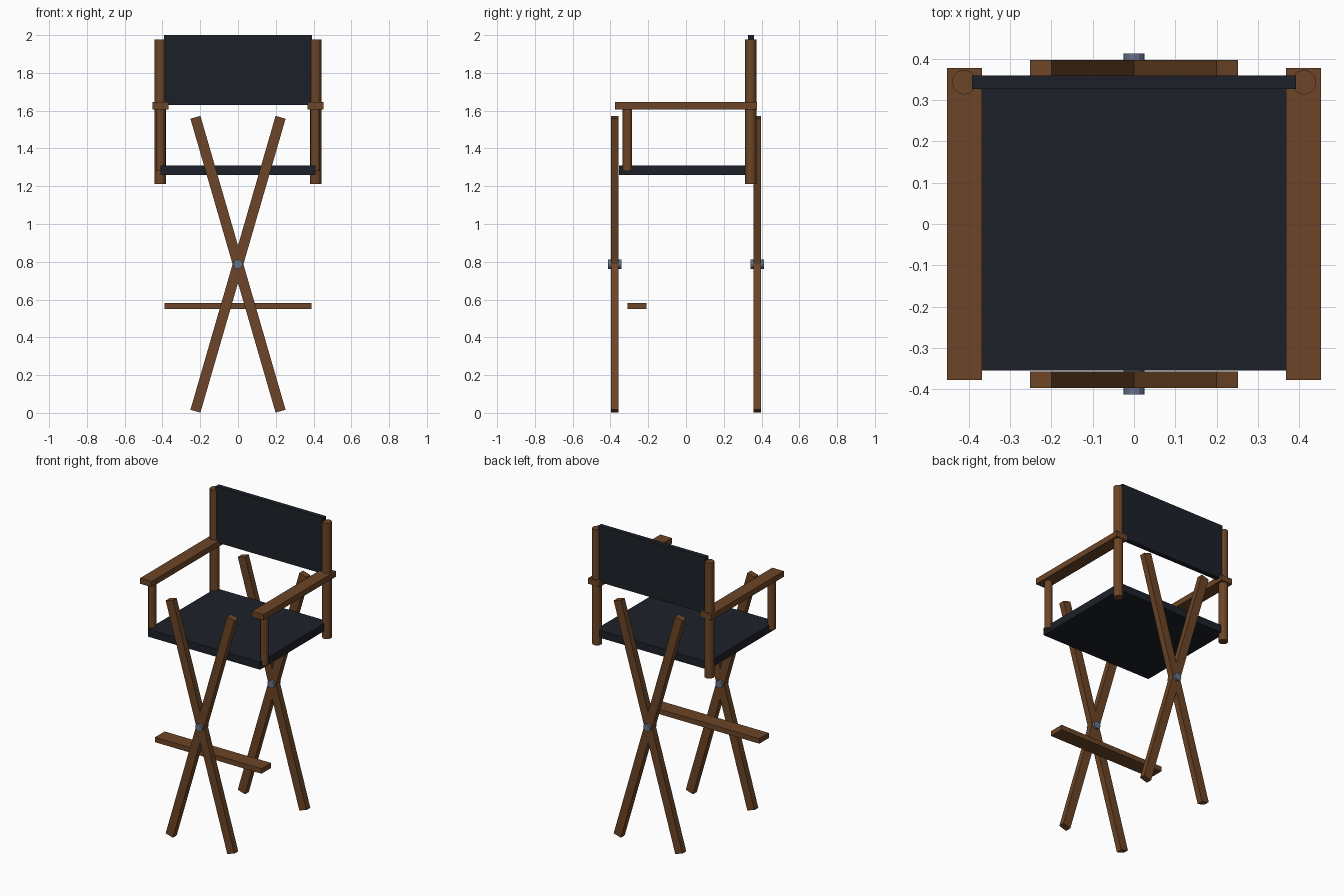
import bpy
from math import pi

if "Cube" in bpy.data.objects:
    bpy.data.objects.remove(bpy.data.objects["Cube"])


def material(name, rgb):
    m = bpy.data.materials.new(name)
    m.diffuse_color = (*rgb, 1)
    m.use_nodes = True
    m.node_tree.nodes["Principled BSDF"].inputs["Base Color"].default_value = m.diffuse_color
    return m


WOOD = material("wood", (0.15, 0.06, 0.02))
CLOTH = material("dark_cloth", (0.012, 0.015, 0.022))
METAL = material("metal", (0.13, 0.17, 0.24))


def finish(name, mat):
    o = bpy.context.object
    o.name = name
    o.data.materials.append(mat)
    return o


def box(name, loc, size, mat, rot=(0, 0, 0)):
    bpy.ops.mesh.primitive_cube_add(size=1, location=loc, rotation=rot)
    o = finish(name, mat)
    o.scale = size
    return o


def rod(name, loc, radius, length, mat, rot=(0, 0, 0)):
    bpy.ops.mesh.primitive_cylinder_add(vertices=12, radius=radius, depth=length,
                                        location=loc, rotation=rot)
    return finish(name, mat)


# Fabric seat and backrest
box("seat", (0, 0, 1.285), (0.82, 0.71, 0.05), CLOTH)
box("backrest", (0, 0.343, 1.815), (0.784, 0.032, 0.37), CLOTH)

# Footrest
box("footrest", (0, -0.26, 0.566), (0.78, 0.10, 0.033), WOOD)

# Posts and armrests on both sides
for side, s in (("left", -1), ("right", 1)):
    rod(side + "_back_post", (s * 0.411, 0.343, 1.593), 0.03, 0.765, WOOD)
    rod(side + "_arm_post", (s * 0.41, -0.31, 1.445), 0.025, 0.33, WOOD)
    box(side + "_armrest", (s * 0.41, 0, 1.626), (0.084, 0.754, 0.038), WOOD)

# Crossed legs and pivot bolts, front and back
for end, y in (("front", -0.377), ("back", 0.377)):
    for side, s in (("left", -1), ("right", 1)):
        box(f"{end}_{side}_leg", (0, y, 0.787), (0.055, 0.04, 1.62), WOOD,
            (0, s * 0.282, 0))
    rod(end + "_pivot_bolt", (0, y, 0.787), 0.025, 0.07, METAL, (pi / 2, 0, 0))
